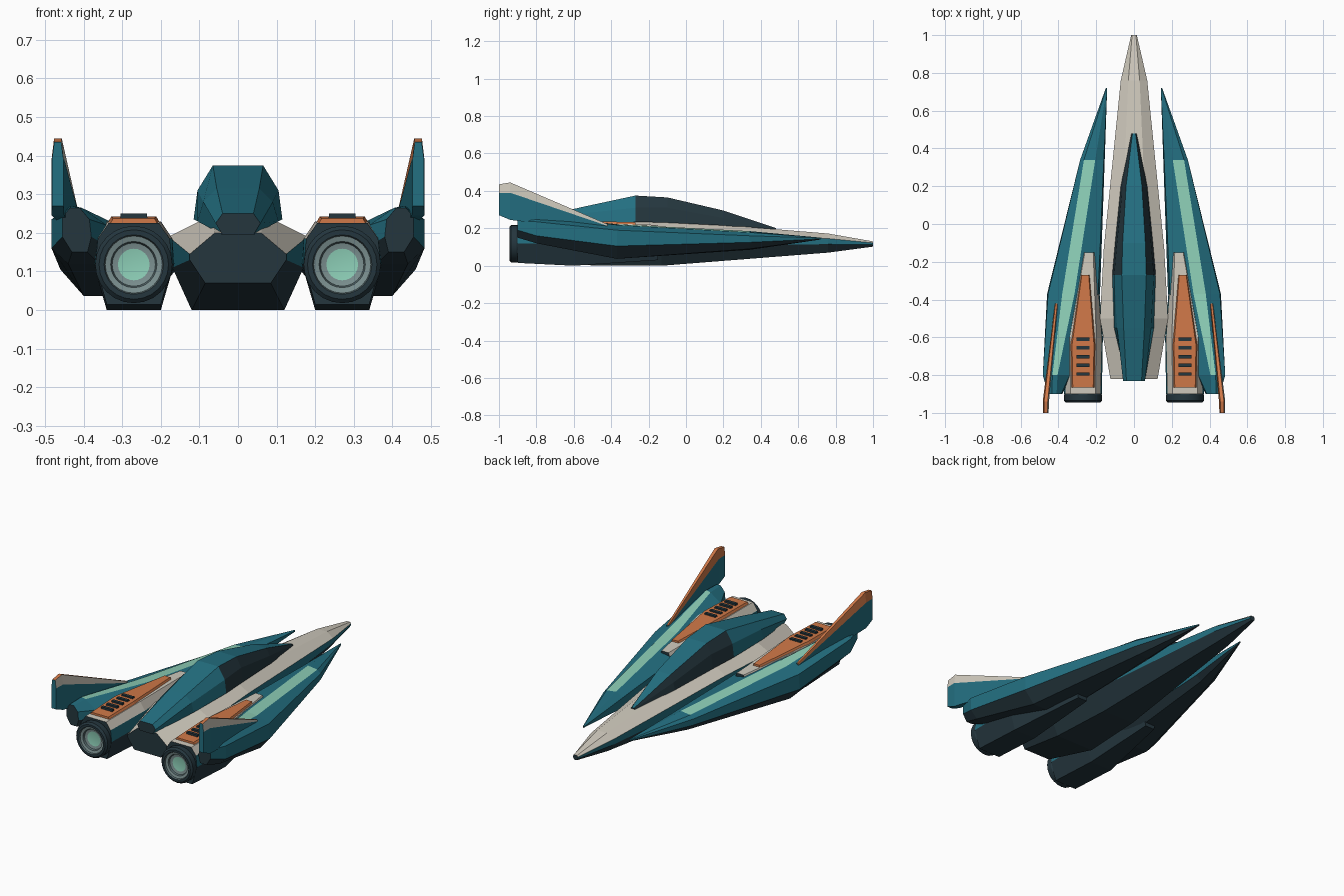
import bpy, bmesh, math

default_cube = bpy.data.objects.get("Cube")
if default_cube:
    bpy.data.objects.remove(default_cube, do_unlink=True)


def make_material(name, colour):
    material = bpy.data.materials.new(name)
    material.use_nodes = True
    rgba = (*colour, 1)
    material.diffuse_color = rgba
    for node in material.node_tree.nodes:
        if node.type == "BSDF_PRINCIPLED":
            node.inputs["Base Color"].default_value = rgba
            node.inputs["Roughness"].default_value = .7
    return material


MATERIALS = {
    "teal": make_material("teal_hull", (.017, .16, .22)),
    "cream": make_material("cream_plating", (.63, .59, .51)),
    "dark": make_material("dark_underside", (.018, .037, .048)),
    "orange": make_material("orange_trim", (.63, .19, .065)),
    "green": make_material("mint_glow", (.27, .63, .48)),
    "grey": make_material("grey_metal", (.2, .28, .28)),
    "steel": make_material("dark_steel", (.09, .14, .15)),
}


def loft(name, sections, colour_rule, side=1, start_colour="dark", end_colour="dark"):
    """Join (y, loop of x/z points) sections; colour_rule(segment, column) names the colour."""
    bm = bmesh.new()
    used = []

    def add_face(verts, colour):
        if colour not in used:
            used.append(colour)
        bm.faces.new(verts).material_index = used.index(colour)

    rings = [[bm.verts.new((side * x, y, z)) for x, z in loop] for y, loop in sections]
    count = len(rings[0])
    for segment, (near, far) in enumerate(zip(rings, rings[1:])):
        for column in range(count):
            following = (column + 1) % count
            quad = (near[column], near[following], far[following], far[column])
            add_face(quad, colour_rule(segment, column))
    add_face(rings[0], start_colour)
    add_face(rings[-1], end_colour)
    bmesh.ops.recalc_face_normals(bm, faces=bm.faces)
    mesh = bpy.data.meshes.new(name)
    bm.to_mesh(mesh)
    bm.free()
    for colour in used:
        mesh.materials.append(MATERIALS[colour])
    obj = bpy.data.objects.new(name, mesh)
    bpy.context.collection.objects.link(obj)
    return obj


def symmetric(half, centre=0):
    """Full loop from its +x half, listed from top to bottom."""
    right = [(centre + x, z) for x, z in half]
    left = [(centre - x, z) for x, z in reversed(half)]
    return right + left


def circle(radius, centre_x, centre_z, count=24):
    angles = [math.tau * i / count for i in range(count)]
    return [(centre_x + radius * math.cos(a), centre_z + radius * math.sin(a)) for a in angles]


def hull_colour(segment, column):
    # Columns run down one flank, across the belly, up the other flank and over the top
    return ("cream", "teal", "dark", "dark", "dark", "teal", "cream", "cream")[column]


# Central fuselage, tail to nose
loft("fuselage", [
    (-.82, symmetric([(.06, .2), (.125, .145), (.125, .13), (.085, .07)])),
    (-.5, symmetric([(.07, .245), (.18, .19), (.17, .11), (.12, 0)])),
    (-.13, symmetric([(.07, .245), (.16, .195), (.16, .11), (.1, 0)])),
    (.76, symmetric([(.03, .172), (.07, .145), (.07, .115), (.035, .07)])),
    (1, symmetric([(.01, .13), (.015, .122), (.015, .112), (.008, .102)])),
], hull_colour)


# Canopy: teal rear fairing and spine, dark glass on the forward flanks
def canopy_colour(segment, column):
    return "teal" if segment < 2 or column == 5 else "dark"


loft("canopy", [
    (-.83, symmetric([(.04, .25), (.058, .225), (.04, .195)])),
    (-.55, symmetric([(.055, .315), (.09, .28), (.105, .23)])),
    (-.27, symmetric([(.065, .375), (.105, .31), (.115, .235)])),
    (-.1, symmetric([(.06, .365), (.09, .31), (.1, .23)])),
    (.2, symmetric([(.042, .295), (.06, .255), (.07, .215)])),
    (.48, symmetric([(.008, .202), (.012, .198), (.015, .19)])),
], canopy_colour)


# Wing loops: inner edge, crown, outer edge, then belly
WING = [
    (-.9, [(.38, .19), (.385, .235), (.41, .265), (.435, .265),
           (.455, .24), (.455, .19), (.43, .15), (.39, .15)]),
    (-.8, [(.33, .16), (.34, .22), (.405, .265), (.432, .27),
           (.483, .235), (.483, .16), (.44, .12), (.36, .12)]),
    (-.37, [(.18, .1), (.19, .2), (.315, .222), (.38, .218),
            (.455, .19), (.46, .105), (.4, .037), (.22, .037)]),
    (.34, [(.155, .11), (.16, .165), (.205, .185), (.265, .178),
           (.285, .16), (.285, .125), (.25, .09), (.19, .085)]),
    (.72, [(.142, .142), (.142, .147), (.144, .15), (.146, .15),
           (.149, .148), (.149, .143), (.147, .14), (.144, .14)]),
]


def wing_colour(segment, column):
    if column == 2 and segment in (1, 2):
        return "green"
    return "dark" if column in (5, 6, 7) else "teal"


def fin_loop(inner, outer, base, middle, top):
    lean = (outer - inner) / 5
    return [(inner, base), (inner, middle), (inner + lean, top),
            (outer - lean, top), (outer, middle), (outer, base)]


ENGINE_X, ENGINE_Z = .27, .118

for side, label in ((1, "left"), (-1, "right")):
    loft(label + "_wing", WING, wing_colour, side)

    # Upright fin with a two-tone upper band
    def fin_colour(segment, column):
        band = {1: "orange", 2: "orange", 3: "cream"}
        if side < 0:
            band = {1: "cream", 2: "orange", 3: "orange"}
        return band.get(column, "teal")

    loft(label + "_fin", [
        (-1, fin_loop(.452, .482, .27, .39, .435)),
        (-.94, fin_loop(.45, .483, .245, .39, .445)),
        (-.42, fin_loop(.403, .418, .18, .213, .222)),
    ], fin_colour, side, "teal", "teal")

    # Engine nacelle
    loft(label + "_nacelle", [
        (-.9, symmetric([(.065, .225), (.093, .185), (.1, .12), (.07, .015)], ENGINE_X)),
        (-.6, symmetric([(.07, .23), (.1, .185), (.105, .12), (.07, 0)], ENGINE_X)),
        (-.15, symmetric([(.022, .218), (.035, .18), (.04, .1), (.03, .03)], .238)),
    ], hull_colour, side)

    # Raised orange cover on top of the nacelle
    loft(label + "_engine_cover", [
        (-.865, symmetric([(.054, .237), (.062, .222)], ENGINE_X)),
        (-.64, symmetric([(.058, .243), (.068, .225)], ENGINE_X)),
        (-.27, symmetric([(.018, .232), (.024, .217)], .258)),
    ], lambda segment, column: "orange", side, "orange", "orange")

    # Cooling vents across the cover
    for vent in range(5):
        y = -.61 - vent * .046
        bar = symmetric([(.034, .25), (.036, .23)], ENGINE_X)
        loft(f"{label}_vent_{vent + 1}", [(y - .009, bar), (y + .009, bar)],
             lambda segment, column: "dark", side)

    # Round nozzle with stepped rings and a glowing core
    profile = [(.085, -.88), (.1, -.905), (.1, -.935), (.09, -.945), (.077, -.945),
               (.074, -.936), (.06, -.932), (.056, -.922), (.041, -.918)]
    ring_colours = ["dark", "dark", "dark", "dark", "steel", "grey", "steel", "grey"]
    nozzle = loft(label + "_nozzle",
                  [(y, circle(r, ENGINE_X, ENGINE_Z)) for r, y in profile],
                  lambda segment, column: ring_colours[segment], side, "dark", "green")
    bpy.ops.object.select_all(action="DESELECT")
    nozzle.select_set(True)
    bpy.context.view_layer.objects.active = nozzle
    bpy.ops.object.shade_smooth_by_angle(angle=math.radians(30))
